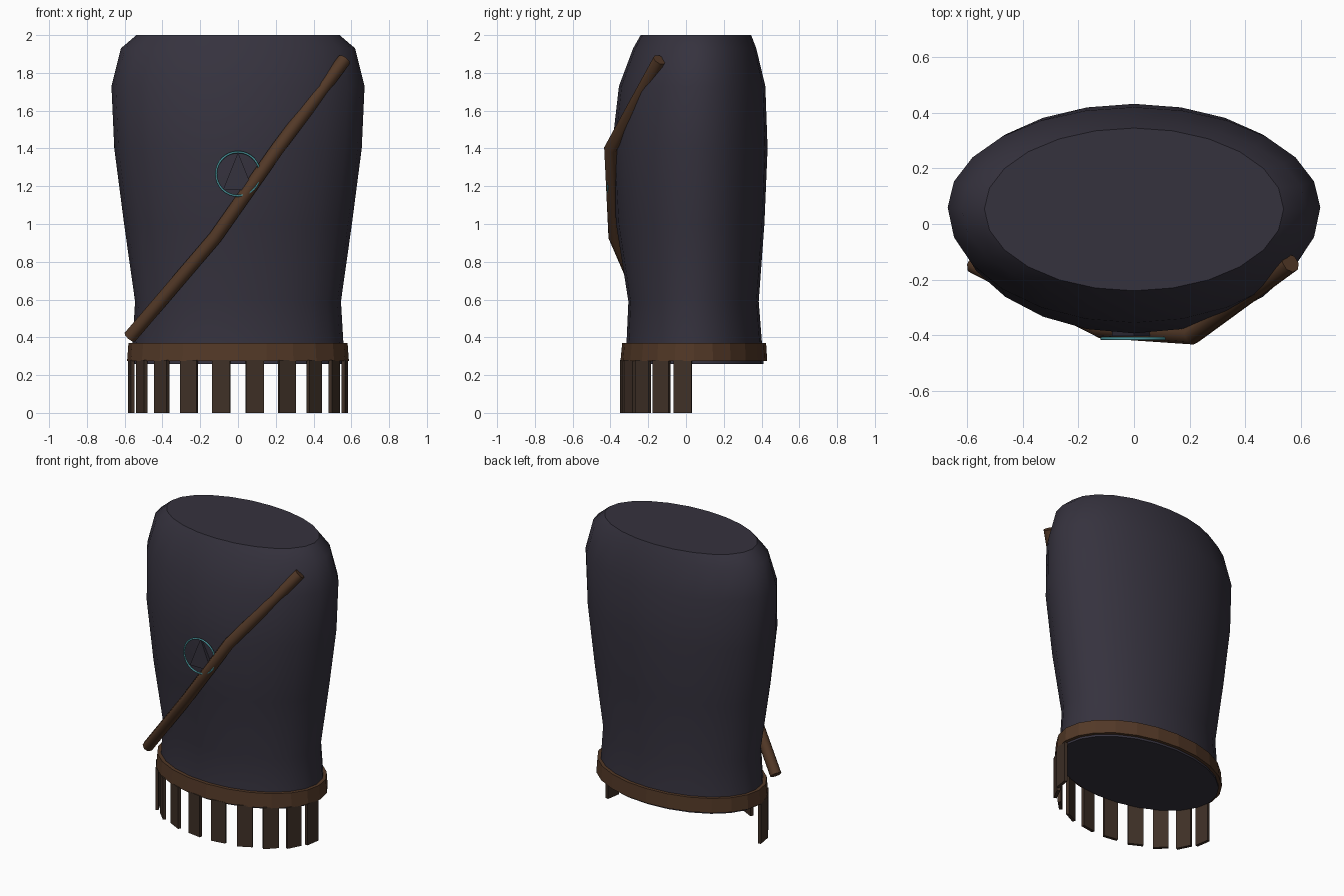
import bpy, bmesh
from math import sin, cos, pi, radians
from mathutils import Matrix, Vector

if "Cube" in bpy.data.objects:
    bpy.data.objects.remove(bpy.data.objects["Cube"])


def material(name, rgb):
    m = bpy.data.materials.new(name)
    m.diffuse_color = (*rgb, 1)
    m.use_nodes = True
    m.node_tree.nodes["Principled BSDF"].inputs["Base Color"].default_value = m.diffuse_color
    return m


CLOTH = material("dark_cloth", (0.036, 0.032, 0.048))
LEATHER = material("brown_leather", (0.085, 0.04, 0.02))
DARK_LEATHER = material("dark_leather", (0.05, 0.03, 0.02))
TEAL = material("teal_metal", (0.07, 0.3, 0.33))


def finish(name, bm, mat, smooth=None):
    bmesh.ops.recalc_face_normals(bm, faces=bm.faces)
    me = bpy.data.meshes.new(name)
    bm.to_mesh(me)
    bm.free()
    me.materials.append(mat)
    ob = bpy.data.objects.new(name, me)
    bpy.context.collection.objects.link(ob)
    if smooth:
        bpy.ops.object.select_all(action='DESELECT')
        ob.select_set(True)
        bpy.context.view_layer.objects.active = ob
        bpy.ops.object.shade_smooth_by_angle(angle=radians(smooth))
    return ob


def loft(bm, rings, n=24, closed=False):
    """Rings are (z, half width, front y, back y, y of widest point)."""
    loops = []
    for z, rx, front, back, mid in rings:
        loop = []
        for i in range(n):
            a = 2 * pi * i / n
            ry = back - mid if sin(a) > 0 else mid - front
            loop.append(bm.verts.new((rx * cos(a), mid + ry * sin(a), z)))
        loops.append(loop)
    pairs = list(zip(loops, loops[1:]))
    if closed:
        pairs.append((loops[-1], loops[0]))
    else:
        bm.faces.new(loops[0])
        bm.faces.new(loops[-1])
    for a, b in pairs:
        for i in range(n):
            j = (i + 1) % n
            bm.faces.new((a[i], a[j], b[j], b[i]))


# Torso body
bm = bmesh.new()
loft(bm, [
    (0.26, 0.565, -0.325, 0.41, 0.045),
    (0.37, 0.558, -0.315, 0.402, 0.045),
    (0.59, 0.545, -0.305, 0.385, 0.045),
    (1.00, 0.603, -0.37, 0.415, 0.05),
    (1.40, 0.655, -0.393, 0.432, 0.055),
    (1.73, 0.67, -0.355, 0.42, 0.06),
    (1.93, 0.62, -0.28, 0.372, 0.056),
    (2.00, 0.538, -0.24, 0.345, 0.054),
])
finish("torso", bm, CLOTH, 40)

# Belt band
bm = bmesh.new()
loft(bm, [
    (0.275, 0.587, -0.347, 0.43, 0.042),
    (0.37, 0.58, -0.338, 0.424, 0.042),
    (0.37, 0.55, -0.308, 0.394, 0.042),
    (0.275, 0.55, -0.308, 0.394, 0.042),
], closed=True)
finish("belt", bm, LEATHER)

# Hanging strips around the front half
bm = bmesh.new()
for k in range(10):
    a = radians(-81 + 18 * k)
    place = Matrix.Translation((0.572 * sin(a), 0.042 - 0.379 * cos(a), 0.14))
    bmesh.ops.create_cube(bm, size=1, matrix=place @ Matrix.Rotation(a, 4, 'Z')
                          @ Matrix.Diagonal((0.097, 0.02, 0.28, 1)))
finish("hanging_strips", bm, DARK_LEATHER)

# Diagonal shoulder strap, an eight-sided tube along a bent path
path = [Vector(p) for p in [(-0.573, -0.145, 0.40), (-0.12, -0.375, 0.93),
                            (0.21, -0.398, 1.40), (0.563, -0.14, 1.87)]]
bm = bmesh.new()
loops = []
for i, p in enumerate(path):
    t = (path[min(i + 1, 3)] - path[max(i - 1, 0)]).normalized()
    u = t.cross(Vector((0, 1, 0))).normalized()
    v = t.cross(u)
    loops.append([bm.verts.new(p + 0.036 * (u * cos(k * pi / 4) + v * sin(k * pi / 4)))
                  for k in range(8)])
for a, b in zip(loops, loops[1:]):
    for k in range(8):
        j = (k + 1) % 8
        bm.faces.new((a[k], a[j], b[j], b[k]))
bm.faces.new(loops[0])
bm.faces.new(loops[-1])
finish("shoulder_strap", bm, LEATHER, 50)

# Thin chest ring
bpy.ops.mesh.primitive_torus_add(major_segments=32, minor_segments=6,
                                 major_radius=0.116, minor_radius=0.006,
                                 location=(0, -0.412, 1.265),
                                 rotation=(pi / 2, 0, 0))
ring = bpy.context.object
ring.name = "chest_ring"
ring.data.materials.append(TEAL)
bpy.ops.object.shade_smooth_by_angle(angle=radians(65))

# Low triangular plate inside the ring
bm = bmesh.new()
tri = [(-0.08, 1.18), (0.08, 1.18), (0, 1.378)]
back = [bm.verts.new((x, -0.375, z)) for x, z in tri]
front = [bm.verts.new((x, -0.402, z)) for x, z in tri]
bm.faces.new(back)
bm.faces.new(front)
for i in range(3):
    j = (i + 1) % 3
    bm.faces.new((back[i], back[j], front[j], front[i]))
finish("chest_plate_triangle", bm, CLOTH)
